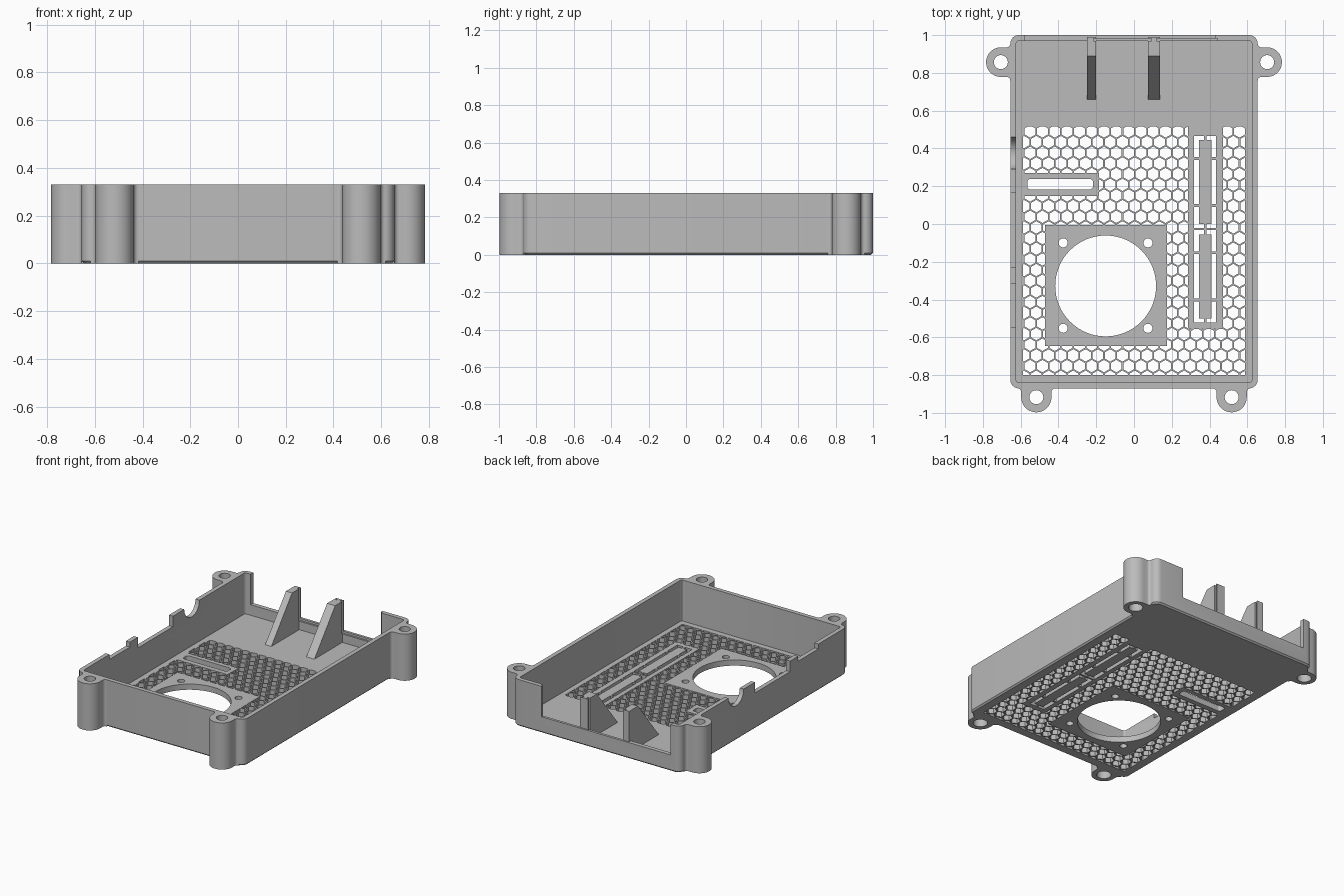
import bpy, bmesh
from math import sin, cos, pi, sqrt, radians
from mathutils import Vector

if "Cube" in bpy.data.objects:
    bpy.data.objects.remove(bpy.data.objects["Cube"])

H, FLOOR = 0.33, 0.04
grey = bpy.data.materials.new("case grey")
grey.use_nodes = True
grey.diffuse_color = (0.5, 0.5, 0.5, 1)
bsdf = next(n for n in grey.node_tree.nodes if n.type == "BSDF_PRINCIPLED")
bsdf.inputs["Base Color"].default_value = grey.diffuse_color
parts = []


def finish(bm, name, keep=True):
    bmesh.ops.recalc_face_normals(bm, faces=bm.faces)
    mesh = bpy.data.meshes.new(name)
    bm.to_mesh(mesh)
    bm.free()
    mesh.materials.append(grey)
    ob = bpy.data.objects.new(name, mesh)
    bpy.context.collection.objects.link(ob)
    if keep:
        parts.append(ob)
    return ob


def extrude(bm, vec):
    res = bmesh.ops.extrude_face_region(bm, geom=bm.faces[:])
    verts = [v for v in res["geom"] if isinstance(v, bmesh.types.BMVert)]
    bmesh.ops.translate(bm, verts=verts, vec=vec)


def prism(name, pts, z0, z1, bevel=0, keep=True):
    bm = bmesh.new()
    bm.faces.new([bm.verts.new((x, y, z0)) for x, y in pts])
    extrude(bm, (0, 0, z1 - z0))
    if bevel:
        low = [e for e in bm.edges if all(v.co.z < z0 + 1e-5 for v in e.verts)]
        bmesh.ops.bevel(bm, geom=low, offset=bevel, segments=1, affect="EDGES")
    return finish(bm, name, keep)


def side_prism(name, pts, x0, x1, keep=True):
    """Profile in y and z, extruded along x."""
    bm = bmesh.new()
    bm.faces.new([bm.verts.new((x0, y, z)) for y, z in pts])
    extrude(bm, (x1 - x0, 0, 0))
    return finish(bm, name, keep)


def rect(x0, y0, x1, y1):
    return [(x0, y0), (x1, y0), (x1, y1), (x0, y1)]


def circle(cx, cy, r, n=32):
    return [(cx + r * cos(2 * pi * i / n), cy + r * sin(2 * pi * i / n)) for i in range(n)]


def rounded(x0, y0, x1, y1, r, n=6):
    pts = []
    corners = [(x1 - r, y1 - r), (x0 + r, y1 - r), (x0 + r, y0 + r), (x1 - r, y0 + r)]
    for q, (cx, cy) in enumerate(corners):
        for i in range(n + 1):
            a = pi / 2 * (q + i / n)
            pts.append((cx + r * cos(a), cy + r * sin(a)))
    return pts


def cut(target, cutter, remove=True):
    mod = target.modifiers.new("cut", "BOOLEAN")
    mod.operation, mod.solver, mod.object = "DIFFERENCE", "EXACT", cutter
    bpy.context.view_layer.objects.active = target
    bpy.ops.object.modifier_apply(modifier=mod.name)
    if remove:
        bpy.data.objects.remove(cutter)


def cut_prism(target, pts, z0=-0.1, z1=0.5):
    cut(target, prism("cutter", pts, z0, z1, keep=False))


# Tray with hollow inside
tray = prism("tray", rounded(-0.655, -0.87, 0.655, 1, 0.045), 0, H, bevel=0.01)
cut_prism(tray, rounded(-0.624, -0.84, 0.624, 0.97, 0.015, 3), FLOOR)

# Rear opening above the sill, and port cutouts in the side wall
cut_prism(tray, rect(-0.58, 0.95, 0.43, 1.1), 0.115)
cut_prism(tray, rect(-0.7, -0.227, -0.6, 0.164), H - 0.075)
cut_prism(tray, rect(-0.7, -0.544, -0.6, -0.317), H - 0.035)
cut(tray, side_prism("cutter", circle(0.375, H, 0.085), -0.7, -0.6, keep=False))

# Fan opening, screw holes, card slot and long bar openings
cut_prism(tray, circle(-0.15, -0.328, 0.267, 64))
for x in (-0.375, 0.074):
    for y in (-0.1, -0.552):
        cut_prism(tray, circle(x, y, 0.024, 20))
cut_prism(tray, rounded(-0.565, 0.183, -0.217, 0.239, 0.018), -0.1, 0.1)
bars = [(0.0, 0.445), (-0.5, -0.055)]
for y0, y1 in bars:
    cut_prism(tray, rect(0.317, y0 - 0.022, 0.433, y1 + 0.022), -0.1, 0.1)


# Honeycomb vents, kept clear of the solid pads
def honeycomb():
    pitch = 0.0652
    row = pitch * sqrt(3) / 2
    r = 0.057 / sqrt(3)
    bm = bmesh.new()
    for j in range(25):
        for i in range(20):
            cx = -0.55 + pitch * (i - 0.5 * (j % 2))
            cy = 0.49 - row * j
            bm.faces.new([bm.verts.new((cx + r * sin(k * pi / 3), cy + r * cos(k * pi / 3), -0.1))
                          for k in range(6)])

    def split(faces, co, no, clear):
        geom = set(faces)
        for f in faces:
            geom.update(f.edges, f.verts)
        bmesh.ops.bisect_plane(bm, geom=list(geom), dist=1e-5, plane_co=co,
                               plane_no=no, clear_outer=clear)

    def sides(x0, y0, x1, y1):
        return [((x0, 0, 0), (-1, 0, 0)), ((x1, 0, 0), (1, 0, 0)),
                ((0, y0, 0), (0, -1, 0)), ((0, y1, 0), (0, 1, 0))]

    def inside(c, box, m):
        return box[0] - m < c.x < box[2] + m and box[1] - m < c.y < box[3] + m

    for co, no in sides(-0.588, -0.8, 0.588, 0.515):
        split(bm.faces[:], co, no, True)
    pads = [(-0.47, -0.645, 0.175, -0.005), (-0.61, 0.148, -0.185, 0.27),
            (0.285, -0.555, 0.47, 0.53)]
    for pad in pads:
        for co, no in sides(*pad):
            split([f for f in bm.faces if inside(f.calc_center_median(), pad, r)], co, no, False)
        gone = [f for f in bm.faces if inside(f.calc_center_median(), pad, 0)]
        bmesh.ops.delete(bm, geom=gone, context="FACES")
    bmesh.ops.dissolve_limit(bm, angle_limit=0.01, verts=bm.verts[:], edges=bm.edges[:])
    bmesh.ops.delete(bm, geom=[f for f in bm.faces if f.calc_area() < 2e-5], context="FACES")
    extrude(bm, (0, 0, 0.2))
    return finish(bm, "cutter", keep=False)


cut(tray, honeycomb())

# Floating bars held by thin ties
for n, (y0, y1) in enumerate(bars):
    prism(f"bar_{n + 1}", rect(0.343, y0, 0.41, y1), 0, FLOOR)
    for k, t in enumerate((0.22, 0.78)):
        y = y0 + t * (y1 - y0)
        prism(f"bar_{n + 1}_tie_{k + 1}", rect(0.31, y - 0.007, 0.44, y + 0.007), 0, FLOOR)
    prism(f"bar_{n + 1}_end_tie", rect(0.371, y0 - 0.024, 0.383, y1 + 0.024), 0, FLOOR)

# Triangular rear buttresses
buttresses = []
for side, x0, x1 in (("right", -0.248, -0.2), ("left", 0.074, 0.137)):
    profile = [(0.65, 0.03), (0.89, H), (0.99, H), (0.99, 0.03)]
    buttresses.append(side_prism(f"buttress_{side}", profile, x0, x1))

# Panel grooves along the rear opening
for x0, x1 in ((-0.215, 0.092), (0.119, 0.443)):
    groove = prism("cutter", rect(x0, 0.968, x1, 0.982), 0.1, 0.4, keep=False)
    for ob in [tray] + buttresses:
        cut(ob, groove, remove=False)
    bpy.data.objects.remove(groove)


# Screw ears, blended into the walls
def ear(name, cx, cy, d, r, place):
    f, n = 0.02, 6
    half = [(r + f, d + 0.015)]
    half += [(r + f - f * sin(pi / 2 * i / n), d - f + f * cos(pi / 2 * i / n)) for i in range(n + 1)]
    arc = [(r * cos(pi * i / 24), -r * sin(pi * i / 24)) for i in range(25)]
    pts = half + arc + [(-u, v) for u, v in reversed(half)]
    ob = prism(name, [place(cx, cy, u, v) for u, v in pts], 0, H)
    cut_prism(ob, circle(cx, cy, 0.037))
    cut_prism(ob, circle(cx, cy, 0.046), -0.1, 0.06)


for side, s in (("right", -1), ("left", 1)):
    ear(f"front_ear_{side}", s * 0.517, -0.917, 0.047, 0.08, lambda x, y, u, v: (x + u, y + v))
    ear(f"back_ear_{side}", s * 0.705, 0.857, 0.05, 0.078,
        lambda x, y, u, v, s=s: (x - s * v, y + u))

# Smooth curves, keep edges crisp
for ob in bpy.context.selected_objects:
    ob.select_set(False)
for ob in parts:
    ob.select_set(True)
bpy.context.view_layer.objects.active = tray
bpy.ops.object.shade_smooth_by_angle(angle=radians(30))
